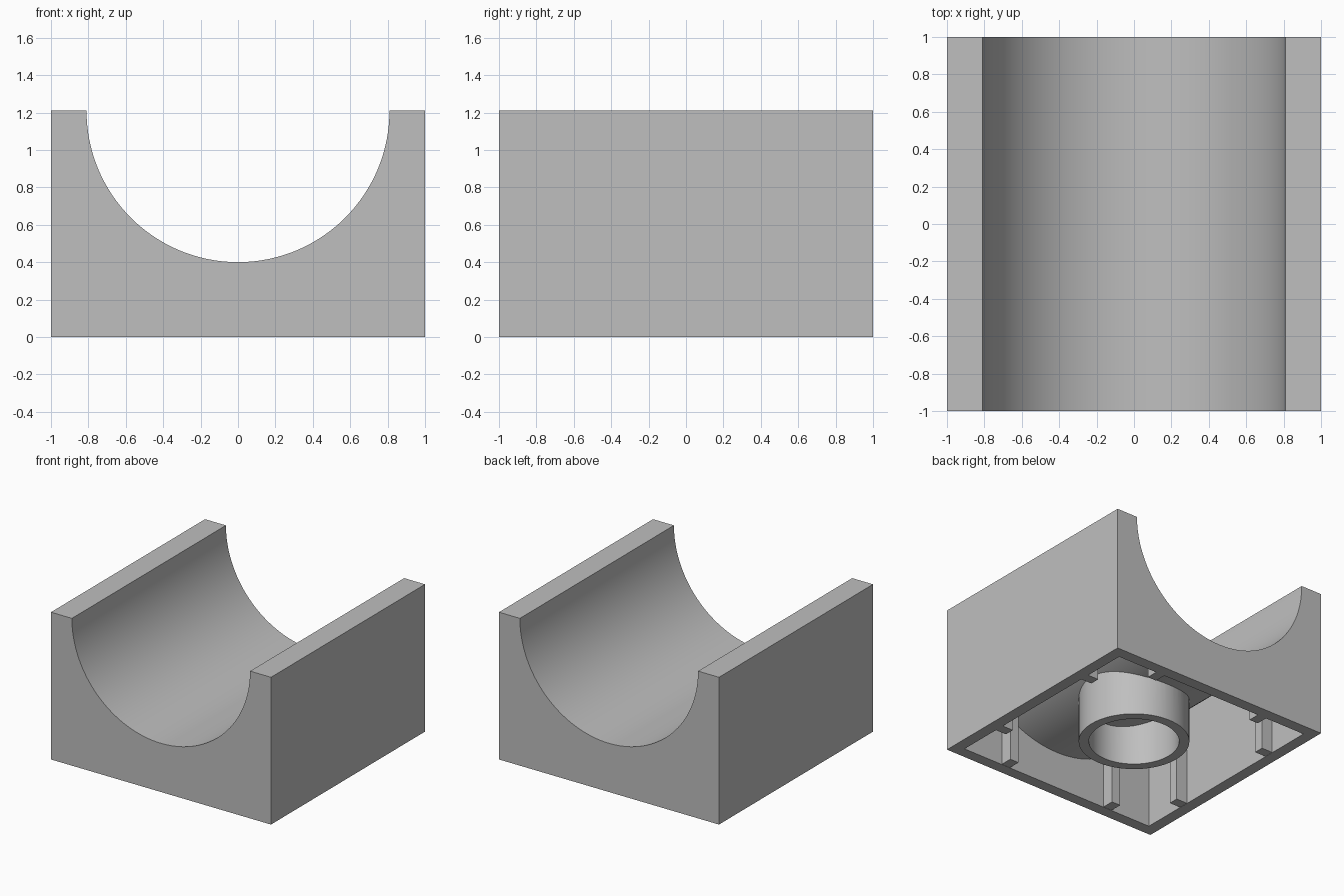
import bpy
import bmesh
from math import sin, cos, pi, radians
from mathutils import Matrix

if "Cube" in bpy.data.objects:
    bpy.data.objects.remove(bpy.data.objects["Cube"])

HEIGHT = 1.21      # block height, also the height of the groove axis
GROOVE = 0.81      # groove radius
WALL = 0.094       # wall thickness
INNER = 1 - WALL   # half width of the hollow

grey = bpy.data.materials.new("light grey")
grey.use_nodes = True
colour = (0.52, 0.52, 0.52, 1)
grey.diffuse_color = colour
grey.node_tree.nodes["Principled BSDF"].inputs["Base Color"].default_value = colour


def add_object(name, bm):
    bmesh.ops.recalc_face_normals(bm, faces=bm.faces)
    mesh = bpy.data.meshes.new(name)
    bm.to_mesh(mesh)
    bm.free()
    mesh.materials.append(grey)
    obj = bpy.data.objects.new(name, mesh)
    bpy.context.collection.objects.link(obj)
    return obj


def prism(name, outline, half_depth):
    """Extrude an x-z outline along y."""
    bm = bmesh.new()
    face = bm.faces.new([bm.verts.new((x, -half_depth, z)) for x, z in outline])
    moved = bmesh.ops.extrude_face_region(bm, geom=[face])["geom"]
    verts = [v for v in moved if isinstance(v, bmesh.types.BMVert)]
    bmesh.ops.translate(bm, verts=verts, vec=(0, 2 * half_depth, 0))
    return add_object(name, bm)


def cylinder(name, radius, bottom, top):
    bm = bmesh.new()
    bmesh.ops.create_cone(bm, cap_ends=True, segments=64, radius1=radius,
                          radius2=radius, depth=top - bottom,
                          matrix=Matrix.Translation((0, 0, (top + bottom) / 2)))
    return add_object(name, bm)


def arc(radius, start, end, steps=64):
    """Points around the groove axis, angles measured from straight down."""
    angles = [start + (end - start) * i / steps for i in range(steps + 1)]
    return [(radius * sin(a), HEIGHT - radius * cos(a)) for a in angles]


def cut(obj, cutter):
    cutter.hide_render = True
    mod = obj.modifiers.new("cut", "BOOLEAN")
    mod.operation = "DIFFERENCE"
    mod.solver = "EXACT"
    mod.object = cutter
    bpy.context.view_layer.objects.active = obj
    bpy.ops.object.modifier_apply(modifier=mod.name)


# Block with the half-round groove through it
body = prism("cradle_block",
             [(-1, HEIGHT), (-1, 0), (1, 0), (1, HEIGHT)] + arc(GROOVE, pi / 2, -pi / 2), 1)

# Hollow underside that follows the groove
bend = radians(83)
hollow = prism("hollow_cutter",
               [(-INNER, HEIGHT - 0.11), (-INNER, -0.1), (INNER, -0.1), (INNER, HEIGHT - 0.11)]
               + arc(GROOVE + WALL, bend, -bend), INNER)
cut(body, hollow)

# Central tube under the groove
tube = cylinder("centre_tube", 0.417, 0, 0.6)
bore = cylinder("bore_cutter", 0.34, -0.1, 0.8)
cut(tube, bore)

# Short ribs, two on each inside wall
bm = bmesh.new()
for turn in range(4):
    top = 0.7 if turn % 2 == 0 else HEIGHT - 0.1
    for side in (-0.5, 0.5):
        place = (Matrix.Rotation(turn * pi / 2, 4, "Z")
                 @ Matrix.Translation((side, -INNER + 0.03, top / 2))
                 @ Matrix.Diagonal((0.08, 0.14, top, 1)))
        # keep the rib foot just off the wall's bottom face
        bmesh.ops.create_cube(bm, size=1, matrix=Matrix.Translation((0, 0, 0.002)) @ place)
ribs = add_object("wall_ribs", bm)

# Trim the tube and ribs inside the groove's shell
trim = prism("trim_cutter", arc(GROOVE + WALL / 2, -pi / 2, pi / 2), 1.2)
cut(tube, trim)
cut(ribs, trim)

for helper in (hollow, bore, trim):
    bpy.data.objects.remove(helper)

# Smooth curves, sharp edges
for obj in (body, tube, ribs):
    bpy.ops.object.select_all(action="DESELECT")
    obj.select_set(True)
    bpy.context.view_layer.objects.active = obj
    bpy.ops.object.shade_smooth_by_angle(angle=radians(30))
